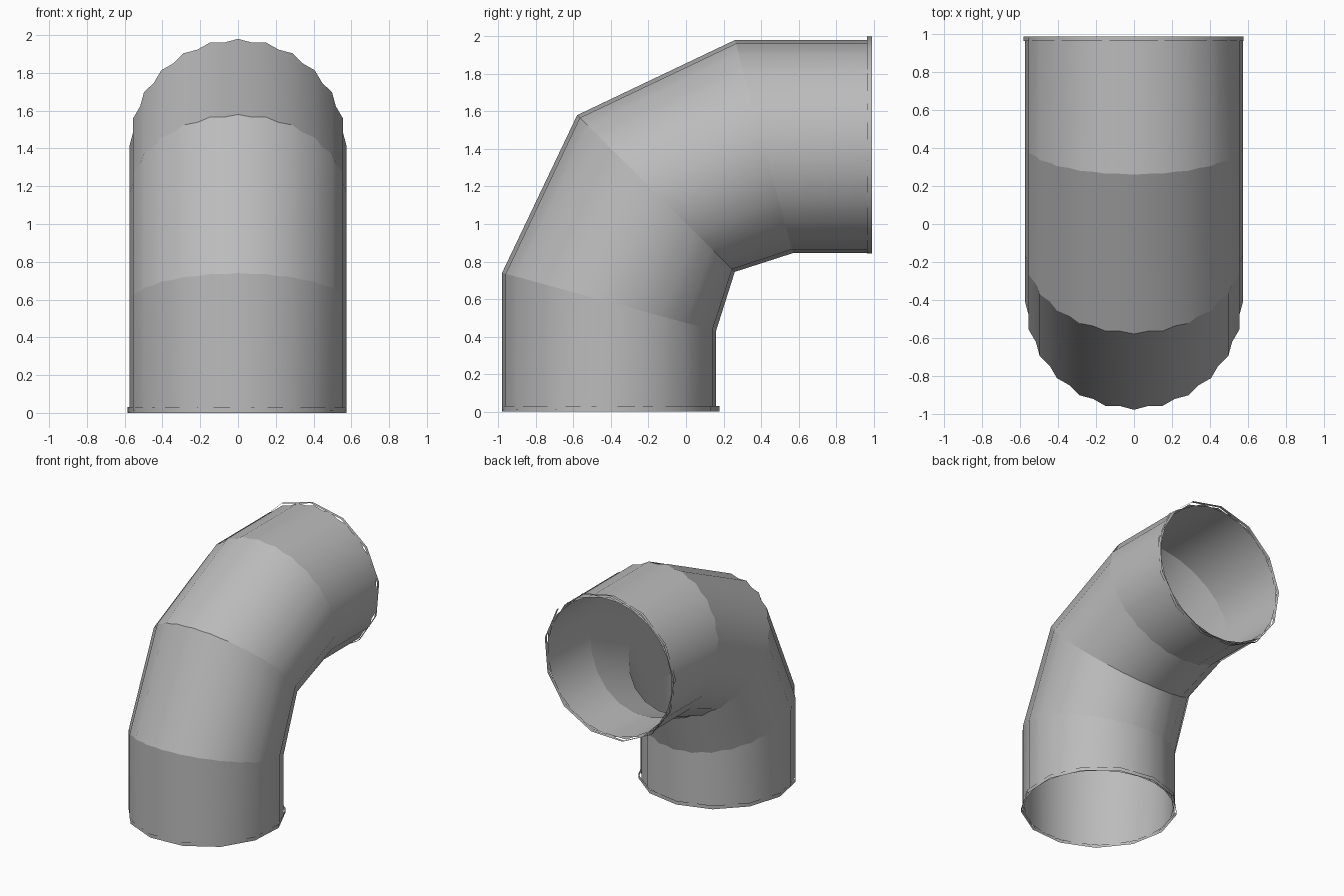
import bpy
import bmesh
from math import sin, cos, pi, radians
from mathutils import Vector

cube = bpy.data.objects.get("Cube")
if cube:
    bpy.data.objects.remove(cube, do_unlink=True)

# Sheet metal colour
GREY = (0.5, 0.5, 0.5, 1.0)
metal = bpy.data.materials.new("grey_metal")
metal.use_nodes = True
metal.diffuse_color = GREY
metal.node_tree.nodes["Principled BSDF"].inputs["Base Color"].default_value = GREY


def loft(name, sections, sides, phase, half_width, inward=False):
    """Loft an open tube through rings given by their outer and inner (y, z) points."""
    bm = bmesh.new()
    rings = []
    for outer, inner in sections:
        a, b = Vector((0, *outer)), Vector((0, *inner))
        centre, reach = (a + b) / 2, (a - b) / 2
        side = Vector((half_width, 0, 0))
        ring = []
        for i in range(sides):
            t = radians(phase) + 2 * pi * i / sides
            ring.append(bm.verts.new(centre + reach * cos(t) + side * sin(t)))
        rings.append(ring)
    for low, high in zip(rings, rings[1:]):
        for i in range(sides):
            j = (i + 1) % sides
            face = bm.faces.new((low[i], low[j], high[j], high[i]))
            face.smooth = True
    # Keep the mitre seams crisp while each section stays round
    for ring in rings:
        for i in range(sides):
            edge = bm.edges.get((ring[i], ring[(i + 1) % sides]))
            edge.smooth = False
    if inward:
        bmesh.ops.reverse_faces(bm, faces=bm.faces[:])
    mesh = bpy.data.meshes.new(name)
    bm.to_mesh(mesh)
    bm.free()
    mesh.materials.append(metal)
    obj = bpy.data.objects.new(name, mesh)
    bpy.context.collection.objects.link(obj)
    return obj


# Mitred elbow: four straight sections between five rings
elbow = [
    ((-0.98, 0.01), (0.16, 0.01)),
    ((-0.98, 0.74), (0.16, 0.43)),
    ((-0.58, 1.58), (0.26, 0.745)),
    ((0.26, 1.98), (0.57, 0.845)),
    ((0.98, 1.98), (0.98, 0.845)),
]
loft("outer_wall", elbow, 12, 15, 0.575)
loft("inner_wall", elbow, 12, 0, 0.575, inward=True)

# Thin collar bands around both openings
loft("bottom_collar", [((-0.99, 0.0), (0.18, 0.0)),
                       ((-0.99, 0.03), (0.18, 0.03))], 13, 17.6, 0.585)
loft("back_collar", [((0.965, 2.0), (0.965, 0.83)),
                     ((0.99, 2.0), (0.99, 0.83))], 13, -2, 0.585)
